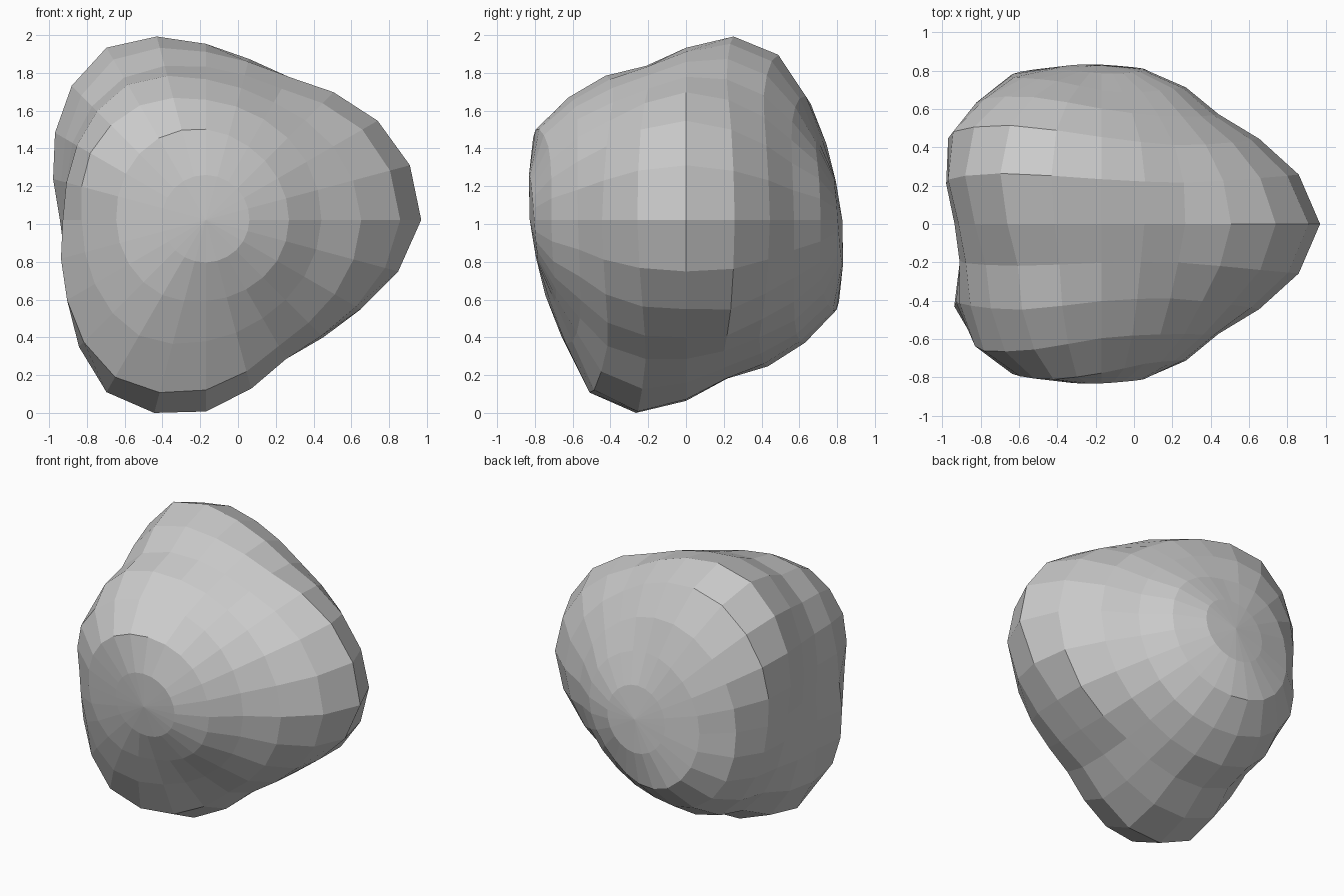
import bpy, bmesh, math
from mathutils import Vector, Matrix

if "Cube" in bpy.data.objects:
    bpy.data.objects.remove(bpy.data.objects["Cube"])

CENTRE = Vector((-0.17, 0.0, 1.03))
SQUASH = 0.935   # the boulder is slightly flattened from front to back

# Boulder radius every 30 degrees around y, one ring per 15 degrees of latitude
MIDDLE = [1.14, 1.05, .875, .89, .98, .86, .75, .83, 1.0, .95, .85, .945]
BACK = [
    [1.065, .99, .89, .965, 1.09, .955, .80, .83, .915, .87, .83, .98],
    [.95, .91, .88, .97, 1.10, 1.03, .89, .90, .96, .88, .83, .90],
    [.865, .85, .85, .91, 1.0, .99, .93, .99, .99, .91, .87, .865],
]
FRONT = [
    [1.065, .99, .83, .84, .90, .845, .76, .86, 1.09, 1.05, .88, .95],
    [.95, .90, .83, .86, .955, .91, .875, .98, 1.11, 1.04, .89, .91],
    [.865, .87, .87, .90, .99, 1.0, .93, .96, 1.0, .91, .85, .85],
]
# Rings near the poles, shared by both halves
CAPS = [
    [.88, .88, .90, .96, 1.0, .98, .95, .94, .92, .86, .85, .87],
    [.89, .90, .91, .92, .92, .91, .90, .89, .88, .87, .87, .88],
    [.885] * 12,
]


def radius(lat, step):
    """Ring radius at a 15 degree step, smoothed between the listed values."""
    if lat == 0:
        ring = MIDDLE
    elif abs(lat) > 3:
        ring = CAPS[abs(lat) - 4]
        step = -step if lat > 0 else step    # back cap is the front turned about x
    else:
        ring = (BACK if lat > 0 else FRONT)[abs(lat) - 1]
    k = step // 2
    if step % 2 == 0:
        return ring[k % 12]
    a, b, c, d = (ring[(k + i) % 12] for i in (-1, 0, 1, 2))
    return (9 * (b + c) - a - d) / 16


# Faceted sphere with its poles on the y axis, pushed in and out from its centre
bm = bmesh.new()
bmesh.ops.create_uvsphere(bm, u_segments=24, v_segments=12, radius=1,
                          matrix=Matrix.Rotation(math.pi / 2, 4, 'X'))
unit = math.radians(15)
for v in bm.verts:
    n = v.co.normalized()
    lat = round(math.asin(max(-1, min(1, n.y))) / unit)
    step = round(math.atan2(n.z, n.x) / unit)
    n.y *= SQUASH
    v.co = CENTRE + n * radius(lat, step)

# Rest the boulder on the ground
low = min(v.co.z for v in bm.verts)
bmesh.ops.translate(bm, verts=bm.verts, vec=(0, 0, -low))
bmesh.ops.recalc_face_normals(bm, faces=bm.faces)
mesh = bpy.data.meshes.new("boulder")
bm.to_mesh(mesh)
bm.free()
bpy.context.collection.objects.link(bpy.data.objects.new("boulder", mesh))
